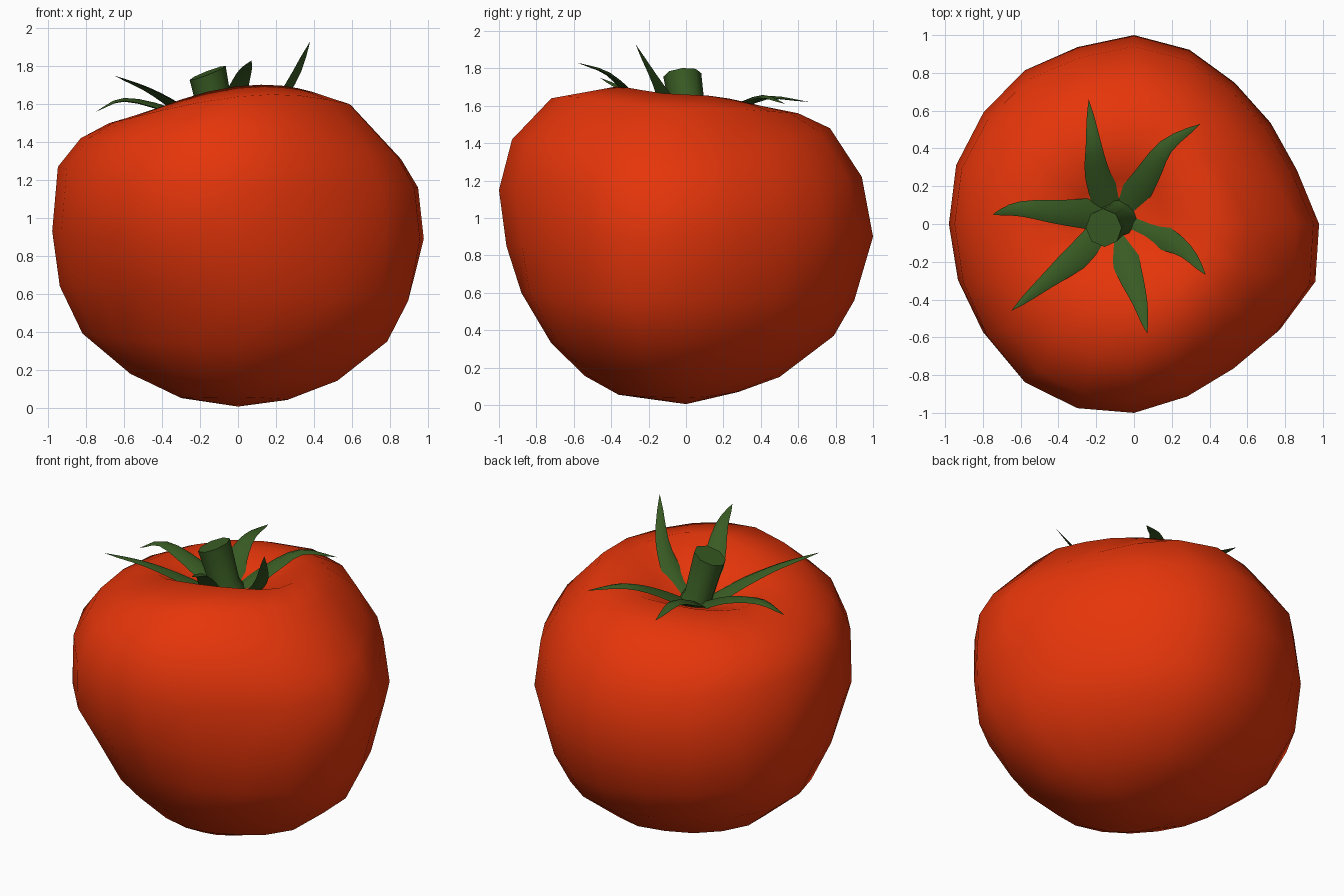
import bpy, bmesh, math
from mathutils import Vector

if "Cube" in bpy.data.objects:
    bpy.data.objects.remove(bpy.data.objects["Cube"])


def material(name, rgb):
    m = bpy.data.materials.new(name)
    m.diffuse_color = (*rgb, 1)
    m.use_nodes = True
    m.node_tree.nodes["Principled BSDF"].inputs["Base Color"].default_value = m.diffuse_color
    return m


RED = material("tomato red", (0.79, 0.036, 0.003))
GREEN = material("leaf green", (0.040, 0.105, 0.017))


def finish(name, bm, mat, angle):
    bmesh.ops.recalc_face_normals(bm, faces=bm.faces)
    me = bpy.data.meshes.new(name)
    bm.to_mesh(me)
    bm.free()
    me.materials.append(mat)
    ob = bpy.data.objects.new(name, me)
    bpy.context.collection.objects.link(ob)
    bpy.ops.object.select_all(action='DESELECT')
    ob.select_set(True)
    bpy.context.view_layer.objects.active = ob
    bpy.ops.object.shade_smooth_by_angle(angle=math.radians(angle))
    return ob


def loft(bm, rings, start=None, end=None):
    """Skin closed rings; close the ends on a point or with a flat cap."""
    vr = [[bm.verts.new(p) for p in r] for r in rings]
    n = len(vr[0])
    for a, b in zip(vr, vr[1:]):
        for i in range(n):
            j = (i + 1) % n
            bm.faces.new((a[i], a[j], b[j], b[i]))
    for ring, tip in ((vr[0], start), (vr[-1], end)):
        if tip is None:
            bm.faces.new(ring)
        else:
            t = bm.verts.new(tip)
            for i in range(n):
                bm.faces.new((ring[i], ring[(i + 1) % n], t))


# Fruit: quarter profiles (distance, height), bottom to dimple
RIGHT = [(.26, .04), (.52, .14), (.78, .35), (.89, .56), (.98, .89),
         (.95, 1.16), (.86, 1.31), (.60, 1.59), (.40, 1.66), (.17, 1.56)]
BACK = [(.28, .07), (.50, .15), (.79, .37), (.90, .56), (1.0, .90),
        (.94, 1.22), (.77, 1.48), (.60, 1.56), (.40, 1.60), (.25, 1.53)]
LEFT = [(.30, .05), (.57, .18), (.82, .39), (.94, .64), (.98, .93),
        (.95, 1.27), (.83, 1.42), (.68, 1.50), (.50, 1.55), (.34, 1.50)]
FRONT = [(.36, .055), (.54, .155), (.72, .33), (.88, .60), (.96, .85),
         (1.0, 1.15), (.93, 1.42), (.72, 1.64), (.40, 1.695), (.20, 1.57)]
# uneven outline, every 18 degrees from +x, and its change on the lower half
OUTLINE = [1.0, .925, .912, .925, .97, 1.0, .985, 1.005, 1.005, 1.01,
           1.0, 1.0, 1.01, 1.035, 1.025, 1.0, .96, .945, .98, 1.03]
LOWER = [1, 1, 1, 1, 1, 1, 1, 1.01, 1.03, 1.035,
         1, .97, .94, .92, .95, 1, 1.04, 1.06, 1.06, 1.03]
rings = []
for k in range(len(RIGHT)):
    ring = []
    fade = 1 if k < 8 else 0.4
    for i, f in enumerate(OUTLINE):
        a = i * math.tau / len(OUTLINE)
        c, s = math.cos(a), math.sin(a)
        rx, zx = RIGHT[k] if c >= 0 else LEFT[k]
        ry, zy = BACK[k] if s >= 0 else FRONT[k]
        f = 1 + (f - 1) * fade
        if k < 4:
            f *= LOWER[i]
        x, z = rx * c * f, zx * c * c + zy * s * s
        if k > 6 and s < 0:                     # front shoulder rises to the right
            z += .1 * x * s * s
        ring.append((x, ry * s * f, z))
    rings.append(ring)
bm = bmesh.new()
loft(bm, rings, (0, 0, 0.005), (-.09, .03, 1.44))
finish("fruit", bm, RED, 80)

# Stem: tilted eight-sided stub
base, top = Vector((-.085, .035, 1.41)), Vector((-.16, -.02, 1.765))
axis = Vector((-.36, -.1, .93)).normalized()
side = axis.cross(Vector((0, 1, 0))).normalized()
other = axis.cross(side)
stem_rings = []
for t, r in ((0, .125), (.3, .09), (1, .102)):
    stem_rings.append([base.lerp(top, t) + r * (math.cos(i * math.tau / 8) * side
                      + math.sin(i * math.tau / 8) * other) for i in range(8)])
bm = bmesh.new()
loft(bm, stem_rings)
finish("stem", bm, GREEN, 62)


def curve(pts, steps=3):
    """Smooth path through the control points."""
    p = [Vector(q) for q in pts]
    p = [2 * p[0] - p[1]] + p + [2 * p[-1] - p[-2]]
    out = []
    for i in range(1, len(p) - 2):
        for j in range(steps):
            t = j / steps
            a, b, c, d = p[i - 1:i + 3]
            out.append(.5 * (2 * b + (c - a) * t + (2 * a - 5 * b + 4 * c - d) * t * t
                             + (3 * b - a - 3 * c + d) * t ** 3))
    return out + [p[-2]]


# Sepals: tapering, gently ridged blades rising out of the dimple
SEPALS = [
    [(-.11, .06, 1.46), (-.19, .25, 1.57), (-.215, .43, 1.645), (-.24, .66, 1.62)],
    [(-.06, .06, 1.46), (.06, .24, 1.58), (.17, .41, 1.65), (.35, .53, 1.61)],
    [(-.04, .02, 1.46), (.13, -.06, 1.56), (.27, -.14, 1.71), (.38, -.27, 1.93)],
    [(-.09, -.04, 1.46), (-.03, -.24, 1.62), (.03, -.41, 1.77), (.07, -.58, 1.83)],
    [(-.13, -.03, 1.46), (-.31, -.18, 1.59), (-.47, -.31, 1.68), (-.65, -.46, 1.75)],
    [(-.14, .05, 1.46), (-.36, .06, 1.57), (-.60, .08, 1.625), (-.75, .05, 1.56)],
]
WIDTHS = [.095, .085, .076, .068, .06, .05, .04, .03, .018]
for n, pts in enumerate(SEPALS):
    path = curve(pts)
    rings = []
    for i, w in enumerate(WIDTHS):
        d = (path[i + 1] - path[max(i - 1, 0)]).normalized()
        s = d.cross(Vector((0, 0, 1))).normalized()
        u = s.cross(d)
        h = .2 * w
        rings.append([path[i] + s * w - u * h, path[i] + u * h,
                      path[i] - s * w - u * h, path[i] - u * h * 1.5])
    bm = bmesh.new()
    loft(bm, rings, end=path[-1])
    finish("sepal_%d" % (n + 1), bm, GREEN, 75)
